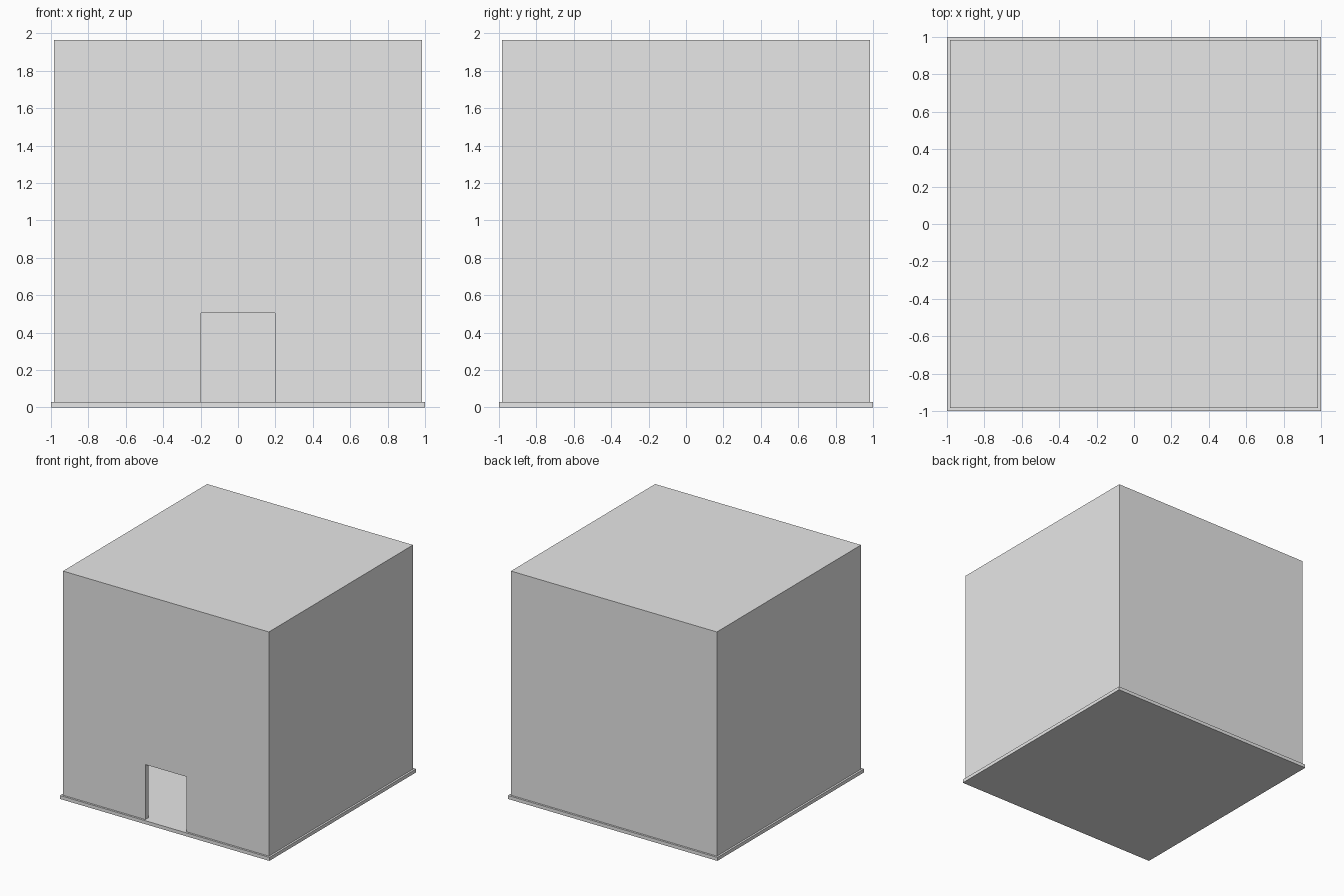
import bpy
import bmesh

if "Cube" in bpy.data.objects:
    bpy.data.objects.remove(bpy.data.objects["Cube"], do_unlink=True)

# Single plain grey
grey = bpy.data.materials.new("light grey")
grey.use_nodes = True
grey.diffuse_color = (0.8, 0.8, 0.8, 1)
grey.node_tree.nodes["Principled BSDF"].inputs["Base Color"].default_value = (0.8, 0.8, 0.8, 1)

FLOOR, TOP = 0.03, 1.965
OUTER, INNER = 0.983, 0.938
DOOR, DOOR_TOP = 0.197, 0.505
CEILING = TOP - (OUTER - INNER)


def finish(name, bm):
    bmesh.ops.recalc_face_normals(bm, faces=bm.faces)
    mesh = bpy.data.meshes.new(name)
    bm.to_mesh(mesh)
    bm.free()
    mesh.materials.append(grey)
    obj = bpy.data.objects.new(name, mesh)
    bpy.context.collection.objects.link(obj)
    return obj


def prism(name, outline, low, high):
    """Extrude a flat outline in x and y from one height to another."""
    bm = bmesh.new()
    face = bm.faces.new([bm.verts.new((x, y, low)) for x, y in outline])
    extruded = bmesh.ops.extrude_face_region(bm, geom=[face])["geom"]
    top = [v for v in extruded if isinstance(v, bmesh.types.BMVert)]
    bmesh.ops.translate(bm, verts=top, vec=(0, 0, high - low))
    return finish(name, bm)


def rectangle(x0, x1, y0, y1):
    return [(x0, y0), (x1, y0), (x1, y1), (x0, y1)]


# Floor slab that sticks out a little all round
prism("floor_slab", rectangle(-1, 1, -1, 1), 0, FLOOR)

# Walls as one outline, open at the doorway
half = [(DOOR, -OUTER), (OUTER, -OUTER), (OUTER, OUTER)]
inside = [(INNER, INNER), (INNER, -INNER), (DOOR, -INNER)]
mirror = lambda points: [(-x, y) for x, y in reversed(points)]
prism("walls", half + mirror(half) + mirror(inside)[::1] + inside, FLOOR, CEILING)

# Wall above the doorway
prism("door_lintel", rectangle(-DOOR, DOOR, -OUTER, -INNER), DOOR_TOP, CEILING)

# Flat roof flush with the walls
prism("roof", rectangle(-OUTER, OUTER, -OUTER, OUTER), CEILING, TOP)
